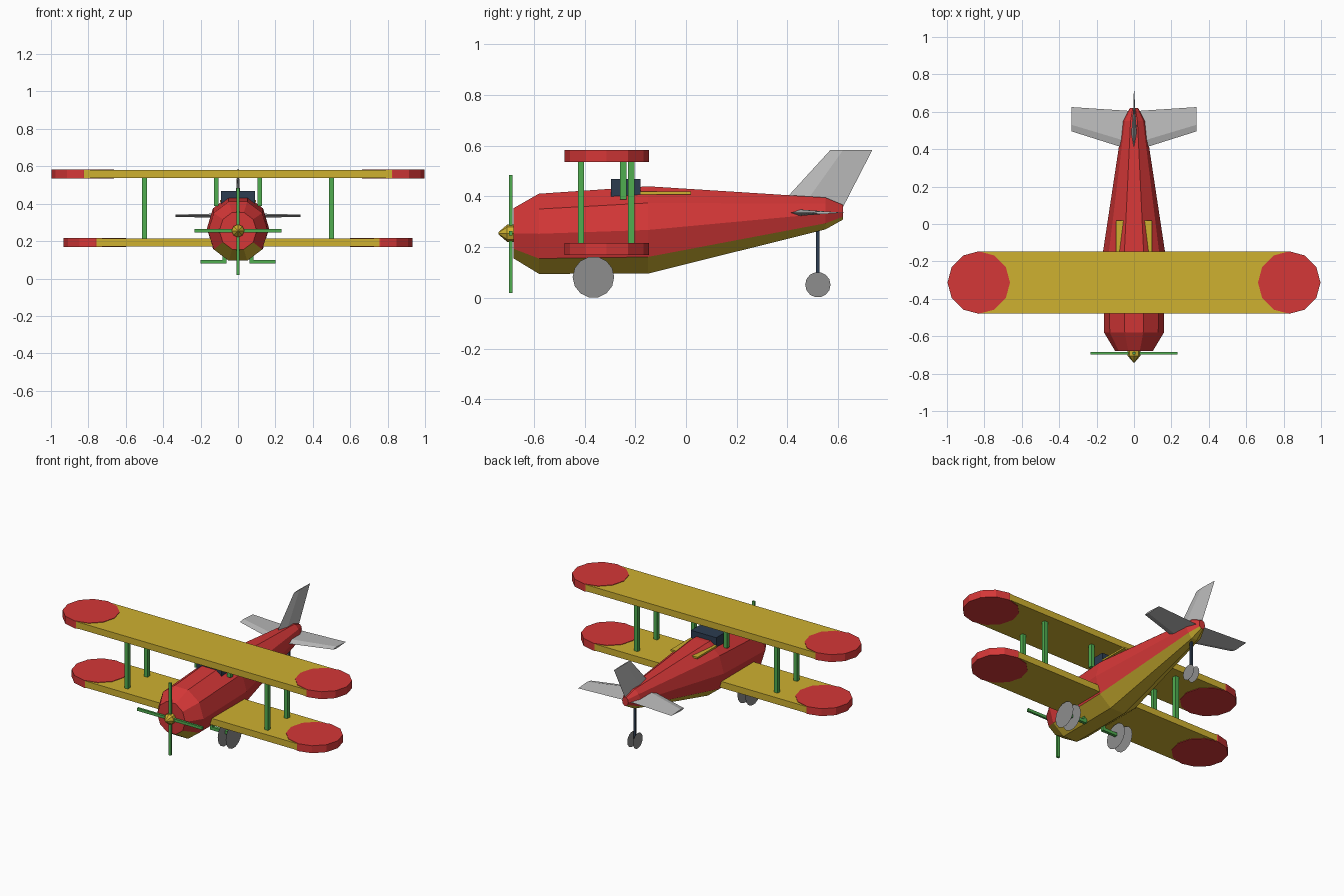
import bpy, bmesh
from math import sin, cos, pi
from mathutils import Vector

cube = bpy.data.objects.get("Cube")
if cube:
    bpy.data.objects.remove(cube, do_unlink=True)


def material(name, rgb):
    m = bpy.data.materials.new(name)
    m.use_nodes = True
    m.diffuse_color = (*rgb, 1)
    m.node_tree.nodes["Principled BSDF"].inputs["Base Color"].default_value = (*rgb, 1)
    return m


RED = material("red", (0.66, 0.038, 0.038))
GOLD = material("gold", (0.62, 0.44, 0.03))
GREEN = material("green", (0.08, 0.42, 0.08))
LIGHT = material("light_grey", (0.50, 0.50, 0.50))
GREY = material("wheel_grey", (0.27, 0.27, 0.27))
NAVY = material("navy", (0.025, 0.045, 0.08))


def finish(name, bm, *mats):
    mesh = bpy.data.meshes.new(name)
    bmesh.ops.recalc_face_normals(bm, faces=bm.faces)
    bm.to_mesh(mesh)
    bm.free()
    for m in mats:
        mesh.materials.append(m)
    ob = bpy.data.objects.new(name, mesh)
    bpy.context.collection.objects.link(ob)
    return ob


def box(name, lo, hi, mat):
    """Box between two opposite corners."""
    bm = bmesh.new()
    bmesh.ops.create_cube(bm, size=1)
    lo, hi = Vector(lo), Vector(hi)
    for v in bm.verts:
        v.co = v.co * (hi - lo) + (lo + hi) / 2
    return finish(name, bm, mat)


def post(name, x, y, z0, z1, w, mat):
    return box(name, (x - w / 2, y - w / 2, z0), (x + w / 2, y + w / 2, z1), mat)


def loft(name, rings, mats, under=()):
    """Skin over equal rings; the sides listed in under take the second material."""
    bm = bmesh.new()
    rows = [[bm.verts.new(p) for p in ring] for ring in rings]
    n = len(rows[0])
    for a, b in zip(rows, rows[1:]):
        for i in range(n):
            j = (i + 1) % n
            f = bm.faces.new((a[i], a[j], b[j], b[i]))
            f.material_index = int(i in under)
    bm.faces.new(rows[0])
    bm.faces.new(rows[-1][::-1])
    return finish(name, bm, *mats)


def ring(n, y, z, rx, rz):
    return [(rx * cos(2 * pi * i / n), y, z + rz * sin(2 * pi * i / n)) for i in range(n)]


def disc(name, x, y, z, r):
    """Flat wheel face turned to the side."""
    bm = bmesh.new()
    n = 14
    bm.faces.new([bm.verts.new((x, y + r * cos(2 * pi * i / n), z + r * sin(2 * pi * i / n)))
                  for i in range(n)])
    return finish(name, bm, GREY)


# Fuselage: ten-sided body with a gold belly (y, centre z, half width, half height)
stations = [(-0.68, 0.255, 0.10, 0.104), (-0.58, 0.253, 0.16, 0.166),
            (-0.15, 0.268, 0.166, 0.181), (0.55, 0.333, 0.06, 0.066),
            (0.62, 0.338, 0.022, 0.03)]
loft("fuselage", [ring(10, *s) for s in stations], (RED, GOLD), under=(6, 7, 8))

# Cockpit
box("windshield", (-0.09, -0.295, 0.40), (0.09, -0.18, 0.468), NAVY)
box("cockpit_rim", (-0.095, -0.18, 0.408), (0.095, 0.02, 0.419), GOLD)

# Wings: flat gold planks with round red ends
R = 0.165
WY = -0.313
for level, half, z0, z1 in (("upper", 0.83, 0.538, 0.58), ("lower", 0.765, 0.172, 0.214)):
    box(level + "_wing", (-half, WY - R, z0), (half, WY + R, z1), GOLD)
    for side, s in (("left", 1), ("right", -1)):
        bm = bmesh.new()
        bmesh.ops.create_cone(bm, cap_ends=True, segments=12, radius1=R + 0.002,
                              radius2=R + 0.002, depth=z1 - z0 + 0.006)
        bmesh.ops.translate(bm, verts=bm.verts, vec=(s * half, WY, (z0 + z1) / 2))
        finish(f"{level}_wing_tip_{side}", bm, RED)

# Paired parts
for side, s in (("left", 1), ("right", -1)):
    post("front_wing_strut_" + side, s * 0.5, -0.414, 0.21, 0.54, 0.025, GREEN)
    post("rear_wing_strut_" + side, s * 0.5, -0.216, 0.21, 0.54, 0.025, GREEN)
    post("centre_strut_" + side, s * 0.116, -0.248, 0.388, 0.54, 0.026, GREEN)
    # Landing gear
    post("gear_leg_" + side, s * 0.072, -0.365, 0.08, 0.15, 0.02, GREEN)
    xs = sorted((s * 0.065, s * 0.2))
    box("axle_" + side, (xs[0], -0.375, 0.08), (xs[1], -0.355, 0.1), GREEN)
    disc("wheel_outer_" + side, s * 0.225, -0.365, 0.082, 0.082)
    disc("wheel_inner_" + side, s * 0.168, -0.365, 0.082, 0.082)
    disc("tail_wheel_" + side, s * 0.02, 0.52, 0.052, 0.05)

    # Tailplane: diamond section (x, front, thickest and back y, half thickness)
    sections = []
    for x, y0, ym, y1, t in ((0, 0.39, 0.43, 0.603, 0.014), (0.333, 0.495, 0.53, 0.625, 0.006)):
        z = 0.336
        sections.append([(s * x, y0, z), (s * x, ym, z + t), (s * x, y1, z), (s * x, ym, z - t)])
    loft("tailplane_" + side, sections, (LIGHT,))

# Fin: diamond section (z, front, thickest and back y, half thickness)
sections = []
for z, y0, ym, y1, t in ((0.36, 0.365, 0.46, 0.62, 0.016), (0.584, 0.57, 0.62, 0.735, 0.004)):
    sections.append([(0, y0, z), (t, ym, z), (0, y1, z), (-t, ym, z)])
loft("fin", sections, (LIGHT,))

# Tail wheel leg
post("tail_wheel_leg", 0, 0.52, 0.06, 0.30, 0.014, NAVY)

# Propeller and spinner
box("propeller_upright", (-0.009, -0.698, 0.02), (0.009, -0.684, 0.485), GREEN)
box("propeller_level", (-0.232, -0.698, 0.246), (0.232, -0.684, 0.264), GREEN)
loft("spinner", [ring(8, y, 0.255, r, r) for y, r in ((-0.74, 0.004), (-0.705, 0.034), (-0.675, 0.034))],
     (GOLD,))
